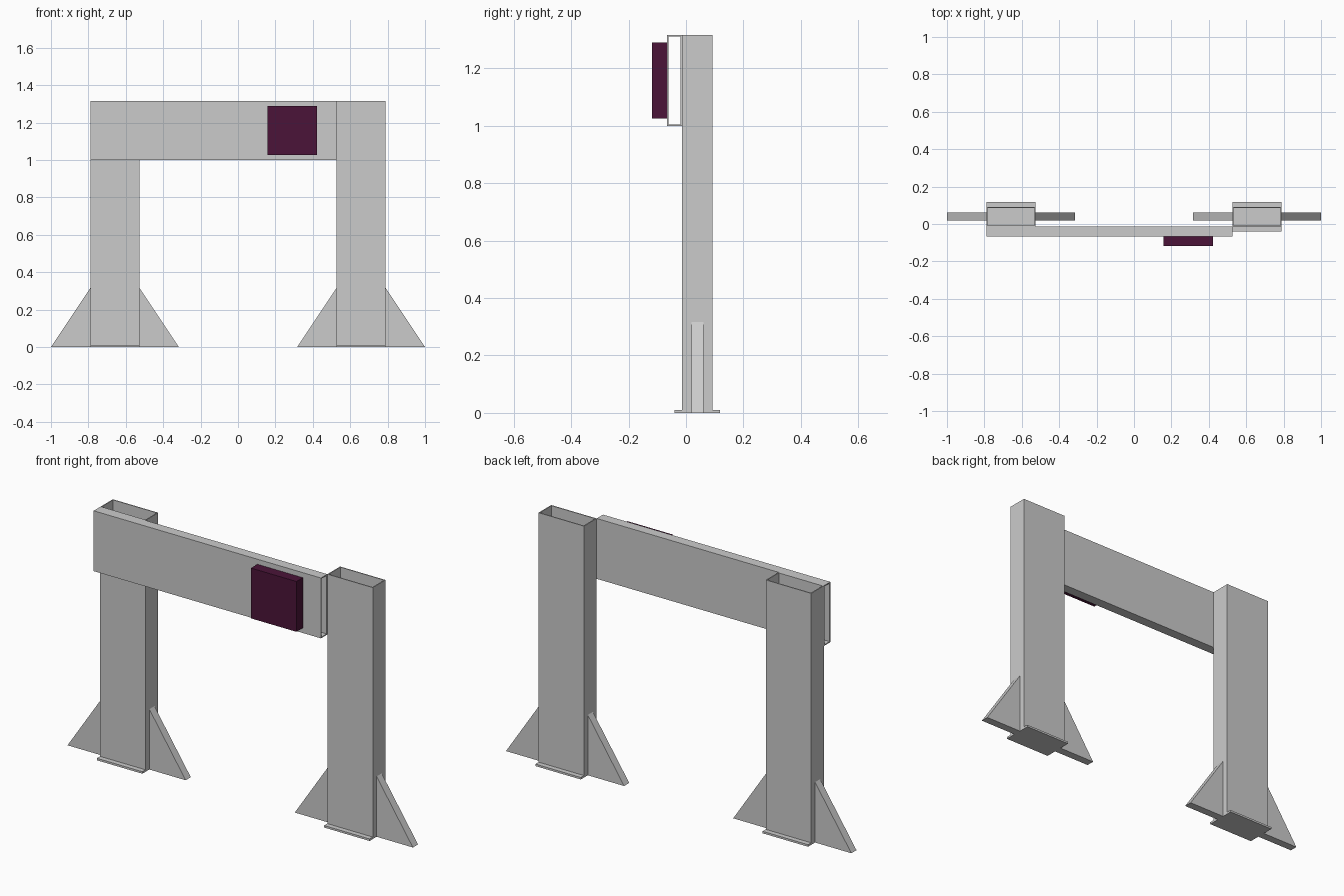
import bpy
import bmesh
from mathutils import Vector

if "Cube" in bpy.data.objects:
    bpy.data.objects.remove(bpy.data.objects["Cube"])

U = 1 / 19          # base module of the frame
WALL = 0.1 * U      # sheet thickness of the hollow sections


def extrude_profile(name, points, direction):
    """Closed 3D outline extruded into a solid."""
    bm = bmesh.new()
    face = bm.faces.new([bm.verts.new(p) for p in points])
    res = bmesh.ops.extrude_face_region(bm, geom=[face], use_keep_orig=True)
    moved = [g for g in res["geom"] if isinstance(g, bmesh.types.BMVert)]
    bmesh.ops.translate(bm, verts=moved, vec=Vector(direction))
    return finish(name, bm)


def box(name, lo, hi):
    (x0, y0, z0), (x1, y1, z1) = lo, hi
    pts = [(x0, y0, z0), (x1, y0, z0), (x1, y1, z0), (x0, y1, z0)]
    return extrude_profile(name, pts, (0, 0, z1 - z0))


def tube(name, lo, hi, axis):
    """Rectangular hollow section, open at both ends along axis."""
    a, b = [i for i in range(3) if i != axis]
    bm = bmesh.new()
    rings = []
    for end in (lo[axis], hi[axis]):
        for t in (0, WALL):
            ring = []
            for u, v in ((lo[a] + t, lo[b] + t), (hi[a] - t, lo[b] + t),
                         (hi[a] - t, hi[b] - t), (lo[a] + t, hi[b] - t)):
                p = [0, 0, 0]
                p[axis], p[a], p[b] = end, u, v
                ring.append(bm.verts.new(p))
            rings.append(ring)
    outer0, inner0, outer1, inner1 = rings
    for r, s in ((outer0, outer1), (outer1, inner1), (inner1, inner0), (inner0, outer0)):
        for i in range(4):
            j = (i + 1) % 4
            bm.faces.new((r[i], r[j], s[j], s[i]))
    return finish(name, bm)


def finish(name, bm):
    bmesh.ops.recalc_face_normals(bm, faces=bm.faces[:])
    mesh = bpy.data.meshes.new(name)
    bm.to_mesh(mesh)
    bm.free()
    obj = bpy.data.objects.new(name, mesh)
    bpy.context.collection.objects.link(obj)
    return obj


# Depth layers from front to back
BOX_Y, BEAM_Y, POST_Y, POST_BACK = -2.25 * U, -1.25 * U, -0.25 * U, 1.75 * U
MID_Y = (POST_Y + POST_BACK) / 2
TOP, PLATE = 25 * U, 0.2 * U

for side, cx in (("left", -12.5 * U), ("right", 12.5 * U)):
    x0, x1 = cx - 2.5 * U, cx + 2.5 * U
    # Foot plate and hollow post
    box(f"{side}_foot_plate", (x0, POST_Y - U / 2, 0), (x1, POST_BACK + U / 2, PLATE))
    tube(f"{side}_post", (x0, POST_Y, PLATE), (x1, POST_BACK, TOP), 2)
    # Triangular braces on both sides of the post
    for s, label in ((-1, "left"), (1, "right")):
        xi, y = cx + s * 2.5 * U, MID_Y - 0.4 * U
        extrude_profile(f"{side}_post_{label}_brace",
                        [(xi, y, 0), (xi + s * 4 * U, y, 0), (xi, y, 6 * U)],
                        (0, 0.8 * U, 0))

# Hollow cross beam in front of the posts
tube("cross_beam", (-15 * U, BEAM_Y, 19 * U), (10 * U, POST_Y, TOP), 0)

# Dark square panel on the beam
panel = box("front_panel", (3 * U, BOX_Y, 19.5 * U), (8 * U, BEAM_Y, 24.5 * U))
mat = bpy.data.materials.new("dark_plum")
mat.diffuse_color = (0.07, 0.007, 0.04, 1)
mat.use_nodes = True
mat.node_tree.nodes["Principled BSDF"].inputs["Base Color"].default_value = mat.diffuse_color
panel.data.materials.append(mat)
